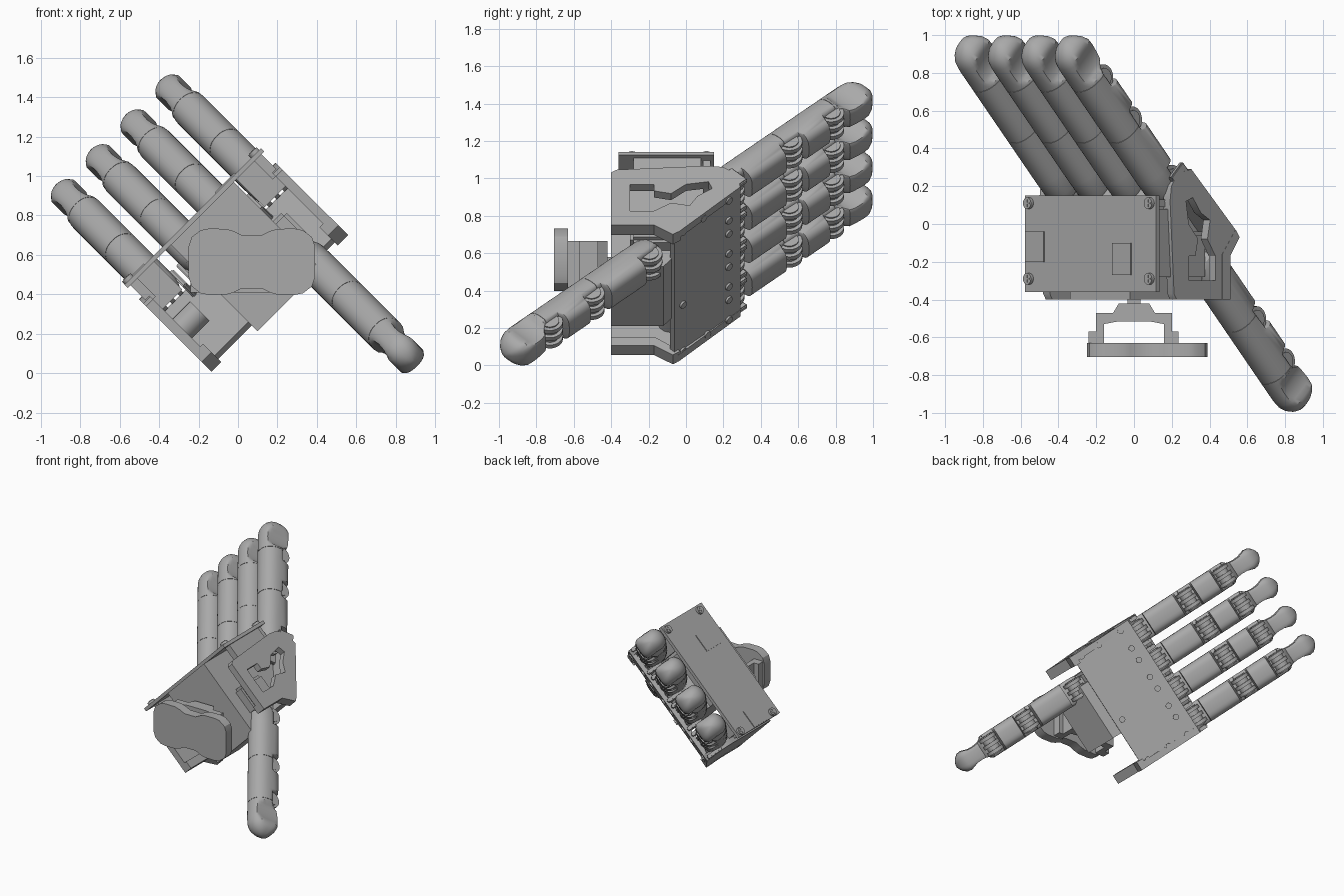
import bpy, bmesh, math
from mathutils import Matrix, Vector

cube = bpy.data.objects.get("Cube")
if cube:
    bpy.data.objects.remove(cube, do_unlink=True)

grey = bpy.data.materials.new("plain grey")
grey.use_nodes = True
GREY = (0.4, 0.4, 0.4, 1)
grey.diffuse_color = GREY
grey.node_tree.nodes["Principled BSDF"].inputs["Base Color"].default_value = GREY

# Frames: the housing is rolled about y, the palm is pitched inside it
WORLD = Matrix.Identity(4)
HOUSING = Matrix.Rotation(math.radians(-45), 4, 'Y')
PALM = HOUSING @ Matrix.Rotation(math.radians(44), 4, 'X')
# Outlines drawn as (y, z) and extruded along x, or as (x, z) and extruded along -y
ACROSS = Matrix(((0, 0, 1, 0), (1, 0, 0, 0), (0, 1, 0, 0), (0, 0, 0, 1)))
STAND = Matrix.Rotation(math.pi / 2, 4, 'X')


def finish(name, bm, frame):
    bmesh.ops.recalc_face_normals(bm, faces=bm.faces)
    for f in bm.faces:
        f.smooth = True
    for e in bm.edges:
        e.smooth = len(e.link_faces) == 2 and e.calc_face_angle(0) < math.radians(32)
    bm.transform(frame)
    me = bpy.data.meshes.new(name)
    bm.to_mesh(me)
    bm.free()
    me.materials.append(grey)
    ob = bpy.data.objects.new(name, me)
    bpy.context.collection.objects.link(ob)


def box(name, frame, x, y, z, bevel=0.0):
    bm = bmesh.new()
    bmesh.ops.create_cube(bm, size=1)
    for v in bm.verts:
        v.co = Vector([a[0] + (c + 0.5) * (a[1] - a[0]) for a, c in zip((x, y, z), v.co)])
    if bevel:
        bmesh.ops.bevel(bm, geom=bm.edges[:], offset=bevel, segments=2, affect='EDGES')
    finish(name, bm, frame)


def cylinder(name, frame, centre, radius, depth, axis='Z', sides=24):
    bm = bmesh.new()
    bmesh.ops.create_cone(bm, cap_ends=True, segments=sides, radius1=radius,
                          radius2=radius, depth=depth)
    turn = Matrix.Rotation(math.pi / 2, 4, 'Y') if axis == 'X' else Matrix.Identity(4)
    finish(name, bm, frame @ Matrix.Translation(centre) @ turn)


def prism(name, frame, outlines, low, high):
    """Extrude a flat outline, with any further outlines cut as holes."""
    cu = bpy.data.curves.new(name, 'CURVE')
    cu.dimensions = '2D'
    cu.fill_mode = 'BOTH'
    cu.extrude = (high - low) / 2
    for pts in outlines:
        sp = cu.splines.new('POLY')
        sp.points.add(len(pts) - 1)
        for p, (a, b) in zip(sp.points, pts):
            p.co = (a, b, 0, 1)
        sp.use_cyclic_u = True
    ob = bpy.data.objects.new(name + " outline", cu)
    me = bpy.data.meshes.new_from_object(ob)
    bm = bmesh.new()
    bm.from_mesh(me)
    bmesh.ops.remove_doubles(bm, verts=bm.verts, dist=1e-5)
    bpy.data.objects.remove(ob)
    bpy.data.meshes.remove(me)
    bpy.data.curves.remove(cu)
    finish(name, bm, frame @ Matrix.Translation((0, 0, (low + high) / 2)))


def loft(name, frame, rows, sides=36):
    """Rows are (length, half width, depth below, height above, flat side limit)."""
    bm = bmesh.new()
    rings = []
    for d, hw, lo, hi, limit in rows:
        ring = []
        for i in range(sides):
            t = math.tau * i / sides
            c, s = math.cos(t), math.sin(t)
            p = 0.9 if s >= 0 else 0.6
            x = math.copysign(min(limit, hw * abs(c) ** p), c)
            z = (hi if s >= 0 else lo) * math.copysign(abs(s) ** p, s)
            ring.append(bm.verts.new((x, d, z)))
        rings.append(ring)
    for a, b in zip(rings, rings[1:]):
        for i in range(sides):
            j = (i + 1) % sides
            bm.faces.new((a[i], a[j], b[j], b[i]))
    bm.faces.new(rings[0])
    bm.faces.new(rings[-1])
    finish(name, bm, frame)


# Digit sections: full body between joints, upper shell and side walls over the joints
PROXIMAL = [(-.085, .05, .02, .06, 1), (-.06, .08, .03, .095, 1), (-.02, .093, .04, .108, 1),
            (.085, .095, .04, .11, 1), (.087, .095, .1, .11, 1), (.345, .095, .1, .11, 1),
            (.36, .095, .04, .11, 1), (.39, .095, .04, .11, 1)]
MIDDLE = [(.392, .095, .04, .11, 1), (.495, .095, .045, .11, 1), (.505, .095, .103, .11, 1),
          (.665, .095, .103, .11, 1), (.68, .095, .04, .11, 1), (.768, .095, .04, .11, 1)]
TIP = [(.77, .095, .04, .11, .095), (.785, .095, .045, .11, .09), (.805, .095, .06, .11, .07),
       (.825, .095, .09, .11, .062), (.86, .095, .1, .11, .058), (.9, .095, .103, .11, .06),
       (.93, .094, .103, .108, .069), (.96, .09, .102, .104, .08), (.99, .077, .088, .09, 1),
       (1.015, .058, .066, .068, 1), (1.032, .035, .042, .042, 1), (1.042, .01, .012, .012, 1)]


def digit(name, frame):
    loft(name + "_proximal", frame, PROXIMAL)
    loft(name + "_middle", frame, MIDDLE)
    loft(name + "_tip", frame, TIP)
    for k, d in enumerate((0, .43, .74)):
        cylinder(f"{name}_joint_core_{k}", frame, (0, d, -.03), .05, .15, 'X')
        for x in (-.055, 0, .055):
            cylinder(f"{name}_joint_disc_{k}", frame, (x, d, -.03), .07, .026, 'X')


# Four fingers and the opposed thumb
FINGERS = [.025, .275, .525, .775]
for i, x in enumerate(FINGERS):
    digit(f"finger_{i + 1}", PALM @ Matrix.Translation((x, .56, .26)))
digit("thumb", PALM @ Matrix.Translation((.667, -.062, .248)) @ Matrix.Rotation(math.pi, 4, 'Z'))

# Palm plate, knuckle ears and screws
box("palm_plate", PALM, (-.09, .89), (.04, .53), (.13, .165))
for x in FINGERS:
    for side in (-1, 1):
        box("knuckle_ear", PALM, (x + side * .1 - .014, x + side * .1 + .014),
            (.45, .6), (.145, .27), .006)
        cylinder("palm_screw", PALM, (x + side * .075, .44, .127), .022, .018)
for x, d in ((-.05, .1), (.3, .1), (.85, .1), (.85, .25), (-.05, .28)):
    cylinder("palm_screw", PALM, (x, d, .127), .022, .018)

# Housing: core block, side panels, knuckle walls, top cover
SIDE = HOUSING @ ACROSS
prism("core_block", SIDE, [[(-.4, .08), (-.12, .08), (-.06, .16), (.2, .43), (.2, .55),
                            (.1, .62), (.1, .7), (-.4, .7)]], .22, .67)
PANEL = [(-.4, .18), (-.17, .18), (-.07, .11), (-.04, .12), (.29, .46), (.27, .56), (.2, .61),
         (.12, .62), (-.37, .59), (-.4, .57)]
HOLE = [(-.3, .28), (-.3, .48), (-.17, .48), (-.17, .43), (-.08, .41), (0, .48), (.12, .5),
        (.14, .45), (.06, .39), (.02, .32), (-.08, .34), (-.17, .28)]
FLANGE = [(-.4, .17), (-.17, .17), (-.07, .1), (-.03, .13), (-.16, .23), (-.4, .23)]
prism("left_side_panel", SIDE, [PANEL, HOLE], .84, .89)
prism("right_side_panel", SIDE, [PANEL], -.09, -.04)
prism("left_panel_flange", SIDE, [FLANGE], .815, .891)
prism("right_panel_flange", SIDE, [FLANGE], -.091, -.02)
for name, x in (("left", (.82, .87)), ("right", (-.07, -.02))):
    box(name + "_cover_post", HOUSING, x, (-.28, .08), (.57, .71))
for name, x in (("left", (.69, .85)), ("right", (-.05, .1))):
    box(name + "_knuckle_wall", HOUSING, x, (.09, .13), (.5, .705))
box("top_cover", HOUSING, (-.09, .89), (-.36, .15), (.7, .725))
box("cover_window", HOUSING, (-.086, .055), (-.2, -.04), (.722, .731))
box("cover_window", HOUSING, (.565, .706), (-.27, -.1), (.722, .731))
for x in (-.058, .847):
    for y in (-.29, .11):
        cylinder("cover_screw", HOUSING, (x, y, .732), .03, .024)
        for a in ((.02, .005), (.005, .02)):
            box("screw_cross", HOUSING, (x - a[0], x + a[0]), (y - a[1], y + a[1]), (.74, .748))
cylinder("panel_boss", HOUSING, (.02, -.08, .36), .07, .13, 'X')

# Thumb mount beside the core block
box("thumb_mount", HOUSING, (.58, .75), (-.3, -.04), (.2, .42), .02)

# Wrist: stepped bracket and lobed end plate
ARCH = [(-.24, -.635), (-.24, -.57), (-.2, -.57), (-.2, -.47), (-.11, -.47), (-.08, -.42),
        (.08, -.42), (.11, -.47), (.2, -.47), (.2, -.57), (.235, -.57), (.235, -.635),
        (.16, -.635), (.16, -.53), (.08, -.515), (-.08, -.515), (-.16, -.53), (-.16, -.635)]
prism("wrist_bracket", WORLD, [ARCH], .41, .665)
box("wrist_post", WORLD, (-.035, .035), (-.43, -.36), (.5, .58))
half = [(-.25, .08), (-.235, .125), (-.19, .16), (-.15, .168), (-.06, .167), (-.02, .155),
        (.02, .135), (.12, .135), (.16, .155), (.2, .167), (.29, .168), (.33, .16),
        (.375, .125), (.39, .08)]
plate = [(x, .565 + h) for x, h in half] + [(x, .565 - h) for x, h in reversed(half)]
prism("wrist_plate", STAND, [plate], .63, .705)
